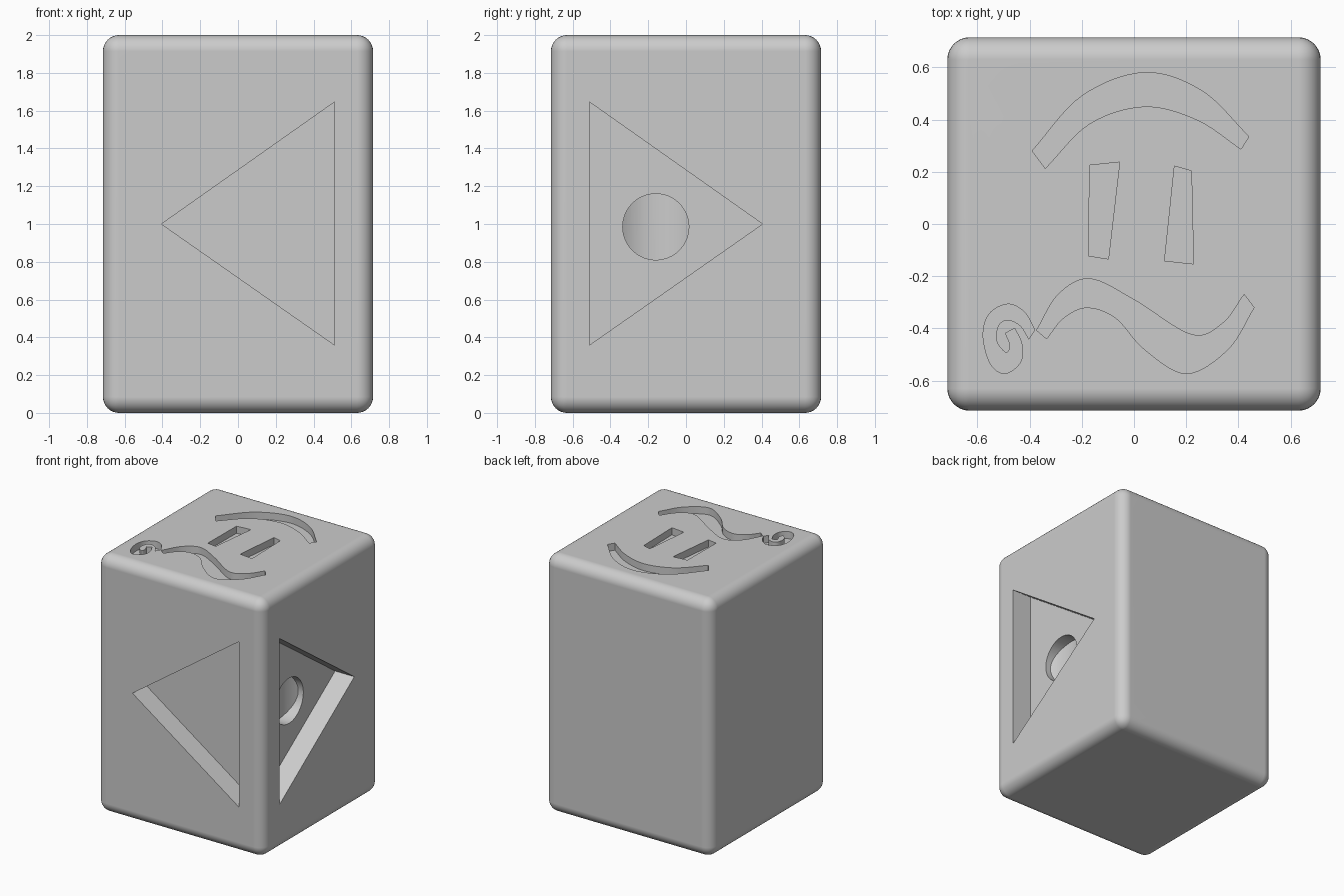
import bpy, bmesh, math
from mathutils import Matrix, Vector

HALF, HEIGHT = 0.715, 2.0
POCKET, GROOVE = 0.165, 0.055

cube = bpy.data.objects.get("Cube")
if cube:
    bpy.data.objects.remove(cube, do_unlink=True)

grey = bpy.data.materials.new("light_grey")
grey.use_nodes = True
grey.diffuse_color = (0.6, 0.6, 0.6, 1)
grey.node_tree.nodes["Principled BSDF"].inputs["Base Color"].default_value = grey.diffuse_color


def add_object(name, bm):
    bmesh.ops.recalc_face_normals(bm, faces=bm.faces)
    mesh = bpy.data.meshes.new(name)
    bm.to_mesh(mesh)
    bm.free()
    mesh.materials.append(grey)
    obj = bpy.data.objects.new(name, mesh)
    bpy.context.collection.objects.link(obj)
    return obj


def prism(name, outline, matrix, low, high=0.1):
    """Extrude a flat outline along local z and place it with a matrix."""
    bm = bmesh.new()
    base = bm.faces.new([bm.verts.new((x, y, low)) for x, y in outline])
    grown = bmesh.ops.extrude_face_region(bm, geom=[base])["geom"]
    top = [v for v in grown if isinstance(v, bmesh.types.BMVert)]
    bmesh.ops.translate(bm, verts=top, vec=(0, 0, high - low))
    bm.transform(matrix)
    obj = add_object(name, bm)
    obj.hide_render = True
    return obj


def apply_boolean(target, cutter, operation="DIFFERENCE"):
    mod = target.modifiers.new("cut", "BOOLEAN")
    mod.operation, mod.object, mod.solver = operation, cutter, "EXACT"
    bpy.context.view_layer.objects.active = target
    bpy.ops.object.modifier_apply(modifier=mod.name)
    bpy.data.objects.remove(cutter, do_unlink=True)


def smooth_run(points, steps=8):
    """Smooth line through the points."""
    p = [Vector(q) for q in points]
    p = [2 * p[0] - p[1]] + p + [2 * p[-1] - p[-2]]
    run = []
    for a, b, c, d in zip(p, p[1:], p[2:], p[3:]):
        for i in range(steps):
            t = i / steps
            run.append(b + (c - a) * t / 2 + (2 * a - 5 * b + 4 * c - d) * t * t / 2
                       + (3 * b - a - 3 * c + d) * t ** 3 / 2)
    return run + [p[-2]]


def circle(x, y, radius, count=64):
    return [(x + radius * math.cos(math.tau * i / count),
             y + radius * math.sin(math.tau * i / count)) for i in range(count)]


# Rounded block
bm = bmesh.new()
bmesh.ops.create_cube(bm, size=1)
bm.transform(Matrix.Translation((0, 0, HEIGHT / 2)) @ Matrix.Diagonal((2 * HALF, 2 * HALF, HEIGHT, 1)))
bmesh.ops.bevel(bm, geom=bm.edges[:], offset=0.085, segments=8, profile=0.5, affect="EDGES")
block = add_object("block", bm)


def side_matrix(turn):
    return (Matrix.Rotation(turn * math.pi / 2, 4, "Z") @ Matrix.Translation((0, -HALF, 0))
            @ Matrix.Rotation(math.pi / 2, 4, "X"))


# Triangular pockets, mirrored on alternate sides
for turn in range(4):
    flip = -1 if turn % 2 else 1
    triangle = [(flip * x, z) for x, z in ((0.51, 0.36), (0.51, 1.645), (-0.405, 1.0))]
    apply_boolean(block, prism("pocket_cutter", triangle, side_matrix(turn), -POCKET))

# Round hole with a concave floor inside one pocket
hole = prism("hole_cutter", circle(-0.16, 0.985, 0.175), side_matrix(1), -POCKET - 0.2, -POCKET + 0.05)
bowl = prism("hole_floor", circle(0.75, -0.16, 0.3, 96), Matrix(), 0.5, 1.5)
apply_boolean(hole, bowl, "INTERSECT")
apply_boolean(block, hole)

# Engraved face on the top: brow, eyes, wavy mouth and its curl
brow = (smooth_run([(-0.39, 0.28), (-0.2, 0.49), (0.04, 0.58), (0.26, 0.51), (0.44, 0.335)])
        + smooth_run([(0.41, 0.287), (0.24, 0.4), (0.04, 0.45), (-0.17, 0.384), (-0.34, 0.213)]))
eye_a = [(-0.17, 0.225), (-0.055, 0.237), (-0.098, -0.134), (-0.174, -0.122)]
eye_b = [(0.155, 0.222), (0.22, 0.203), (0.228, -0.153), (0.117, -0.141)]
mouth = (smooth_run([(-0.373, -0.407), (-0.29, -0.27), (-0.17, -0.21), (0, -0.29),
                     (0.22, -0.424), (0.34, -0.38), (0.422, -0.27)])
         + smooth_run([(0.46, -0.32), (0.36, -0.48), (0.2, -0.573), (0.04, -0.48),
                       (-0.07, -0.36), (-0.18, -0.32), (-0.27, -0.36), (-0.335, -0.44)]))
curl = (smooth_run([(-0.38, -0.406), (-0.42, -0.337), (-0.484, -0.307), (-0.555, -0.345),
                    (-0.578, -0.43), (-0.55, -0.535), (-0.495, -0.573), (-0.435, -0.53),
                    (-0.43, -0.46), (-0.457, -0.4)])
        + smooth_run([(-0.492, -0.418), (-0.475, -0.466), (-0.49, -0.493), (-0.526, -0.45),
                      (-0.52, -0.39), (-0.484, -0.367), (-0.435, -0.39), (-0.403, -0.44)]))
for name, outline in (("brow", brow), ("eye_a", eye_a), ("eye_b", eye_b), ("mouth", mouth), ("curl", curl)):
    cutter = prism(name + "_cutter", outline, Matrix.Translation((0, 0, HEIGHT)), -GROOVE)
    apply_boolean(block, cutter)

# Smooth rounded edges, crisp cuts
bpy.ops.object.select_all(action="DESELECT")
block.select_set(True)
bpy.context.view_layer.objects.active = block
bpy.ops.object.shade_smooth_by_angle(angle=math.radians(30))
weighted = block.modifiers.new("flat_sides", "WEIGHTED_NORMAL")
weighted.keep_sharp = True
